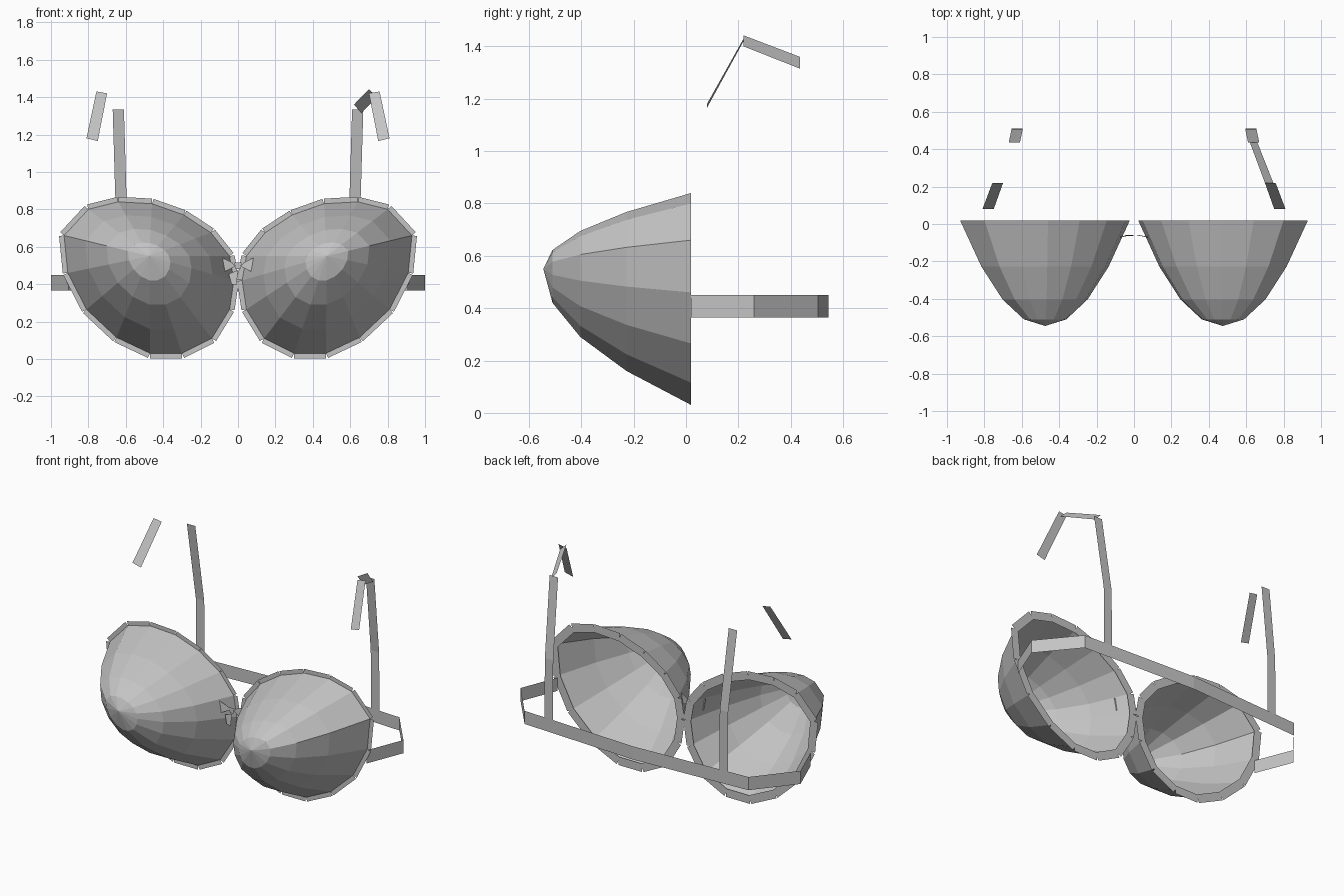
import bpy
import bmesh
from mathutils import Vector

cube = bpy.data.objects.get("Cube")
if cube:
    bpy.data.objects.remove(cube, do_unlink=True)

# One flat grey fabric
fabric = bpy.data.materials.new("grey_fabric")
fabric.use_nodes = True
grey = (0.55, 0.55, 0.55, 1)
fabric.diffuse_color = grey
bsdf = fabric.node_tree.nodes["Principled BSDF"]
bsdf.inputs["Base Color"].default_value = grey
bsdf.inputs["Roughness"].default_value = 0.8


def finish(name, bm):
    bmesh.ops.recalc_face_normals(bm, faces=bm.faces)
    mesh = bpy.data.meshes.new(name)
    bm.to_mesh(mesh)
    bm.free()
    mesh.materials.append(fabric)
    obj = bpy.data.objects.new(name, mesh)
    bpy.context.collection.objects.link(obj)
    return obj


def ribbon(name, rungs, side=1):
    """Flat strip through pairs of points, mirrored when side is -1."""
    bm = bmesh.new()
    rows = [[bm.verts.new((side * x, y, z)) for x, y, z in pair] for pair in rungs]
    for (a, b), (c, d) in zip(rows, rows[1:]):
        bm.faces.new((a, b, d, c))
    return finish(name, bm)


# Teardrop rim of a cup as (x, z)
RIM = [(.64, .84), (.80, .80), (.93, .66), (.91, .46), (.81, .265),
       (.65, .115), (.47, .03), (.30, .03), (.14, .11), (.045, .265),
       (.022, .42), (.045, .55), (.145, .675), (.29, .77), (.46, .83)]
TIP = Vector((.475, -.545, .55))
RIM_Y = .02
TRIM = .027


def cup(name, side):
    """Parabolic shell: the rim shrinks towards the tip in equal steps."""
    bm = bmesh.new()
    rings = []
    for s in (1, .75, .5, .25):
        y = TIP.y + (RIM_Y - TIP.y) * s * s
        rings.append([bm.verts.new((side * (TIP.x + (x - TIP.x) * s), y,
                                    TIP.z + (z - TIP.z) * s)) for x, z in RIM])
    tip = bm.verts.new((side * TIP.x, TIP.y, TIP.z))
    n = len(RIM)
    for i in range(n):
        j = (i + 1) % n
        for a, b in zip(rings, rings[1:]):
            bm.faces.new((a[i], a[j], b[j], b[i]))
        bm.faces.new((rings[-1][i], rings[-1][j], tip))
    return finish(name, bm)


def trim(name, side):
    """Flat edging made of one rectangle per rim segment."""
    bm = bmesh.new()
    for p, q in zip(RIM, RIM[1:] + RIM[:1]):
        p, q = Vector(p), Vector(q)
        d = (q - p).normalized()
        out = Vector((-d.y, d.x)) * TRIM
        corners = (p + out, q + out, q - out, p - out)
        bm.faces.new([bm.verts.new((side * c.x, RIM_Y, c.y)) for c in corners])
    return finish(name, bm)


for label, side in (("left", 1), ("right", -1)):
    cup(label + "_cup", side)
    trim(label + "_cup_trim", side)
    # Strap rising from the back band
    ribbon(label + "_back_strap", [
        ((.595, .51, .37), (.655, .51, .37)),
        ((.595, .505, .83), (.655, .505, .83)),
        ((.61, .435, 1.335), (.67, .435, 1.335))], side)
    # Loose front end of the strap
    ribbon(label + "_front_strap", [
        ((.70, .22, 1.42), (.757, .22, 1.43)),
        ((.75, .08, 1.165), (.81, .08, 1.18))], side)
    # Bow loop
    ribbon(label + "_bow_loop", [
        ((.092, -.072, .545), (.075, -.072, .465)),
        ((.03, -.06, .515), (.015, -.06, .495))], side)

# Shoulder piece, present on the left only
ribbon("left_shoulder_strap", [
    ((.62, .435, 1.36), (.66, .435, 1.315)),
    ((.70, .22, 1.442), (.745, .22, 1.40))])

# Bow knot and hanging tail
ribbon("bow_knot", [((-.02, -.065, .515), (-.012, -.065, .48)),
                    ((.02, -.065, .515), (.012, -.065, .48))])
ribbon("bow_tail", [((-.05, -.06, .455), (0, -.06, .475)),
                    ((-.035, -.065, .40), (-.008, -.065, .395))])

# Band round the back, from cup to cup
half = [(.905, .02), (1, .26), (.8, .505)]
path = half + [(0, .545)] + [(-x, y) for x, y in reversed(half)]
ribbon("back_band", [((x, y, .365), (x, y, .45)) for x, y in path])
